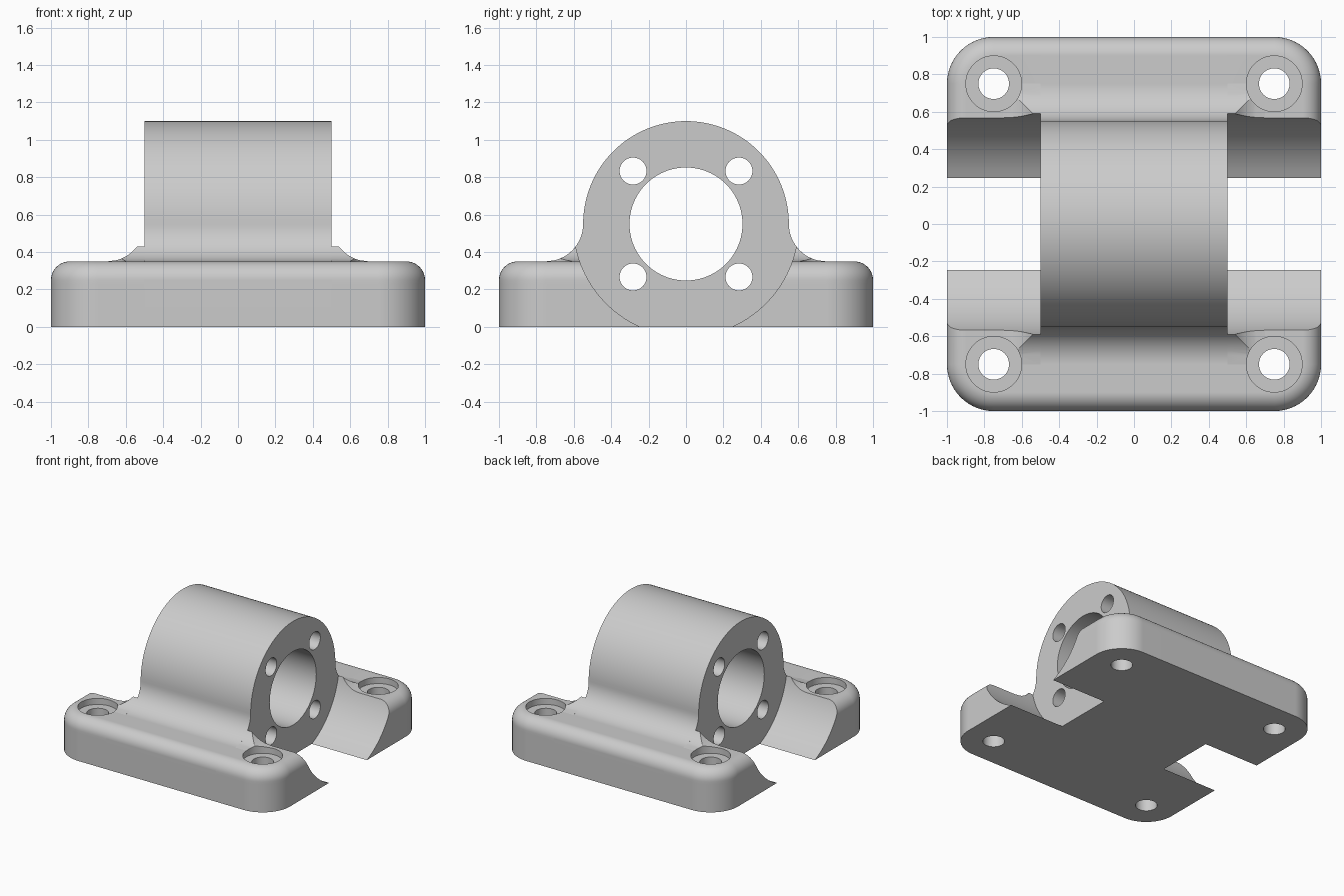
import bpy, bmesh
from math import sin, cos, sqrt, radians

cube = bpy.data.objects.get("Cube")
if cube:
    bpy.data.objects.remove(cube, do_unlink=True)

AXIS_Z = 0.55         # height of the bore axis
HOUSING_R = 0.55
CLEARANCE_R = 0.602   # round cut beyond each end of the housing
HALF_LENGTH = 0.5     # half the housing length
FILLET = 0.2
CORNER = 0.75         # centre of the plate corners and screw holes
REACH = HOUSING_R + FILLET

metal = bpy.data.materials.new("light grey metal")
metal.use_nodes = True
metal.diffuse_color = (0.6, 0.6, 0.6, 1)
metal.node_tree.nodes["Principled BSDF"].inputs["Base Color"].default_value = (0.6, 0.6, 0.6, 1)


def make_object(name, bm):
    bmesh.ops.recalc_face_normals(bm, faces=bm.faces)
    mesh = bpy.data.meshes.new(name)
    bm.to_mesh(mesh)
    bm.free()
    mesh.materials.append(metal)
    obj = bpy.data.objects.new(name, mesh)
    bpy.context.collection.objects.link(obj)
    return obj


def arc(u, v, radius, start, end, steps):
    angles = [radians(start + (end - start) * i / steps) for i in range(steps + 1)]
    return [(u + radius * cos(a), v + radius * sin(a)) for a in angles]


def loft(name, rings):
    """Closed solid through rings of equal point count."""
    bm = bmesh.new()
    loops = [[bm.verts.new(p) for p in ring] for ring in rings]
    bm.faces.new(loops[0])
    bm.faces.new(loops[-1])
    for low, high in zip(loops, loops[1:]):
        for i in range(len(low)):
            bm.faces.new((low[i - 1], low[i], high[i], high[i - 1]))
    return make_object(name, bm)


def drill(target, radius, bottom, top):
    """Cut a vertical round hole at the screw position."""
    circle = arc(CORNER, CORNER, radius, 0, 360, 48)[:-1]
    tool = loft("drill", [[(x, y, z) for x, y in circle] for z in (bottom, top)])
    mod = target.modifiers.new("hole", "BOOLEAN")
    mod.operation = "DIFFERENCE"
    mod.solver = "EXACT"
    mod.object = tool
    bpy.context.view_layer.objects.active = target
    bpy.ops.object.modifier_apply(modifier=mod.name)
    bpy.data.objects.remove(tool, do_unlink=True)


def clearance_y(z):
    return sqrt(CLEARANCE_R ** 2 - (z - AXIS_Z) ** 2)


# Middle: plate, long fillets and round housing as one profile with its holes
rim = arc(0.9, 0.25, 0.1, 0, 90, 10)
half = [(1, 0)] + rim + arc(REACH, AXIS_Z, FILLET, 270, 180, 16)
half += arc(0, AXIS_Z, HOUSING_R, 0, 90, 32)[1:]
outline = half + [(-u, z) for u, z in reversed(half[:-1])]
loops = [outline, arc(0, AXIS_Z, 0.302, 0, 360, 96)[:-1]]
for sy in (-1, 1):
    for sz in (-1, 1):
        loops.append(arc(sy * 0.283, AXIS_Z + sz * 0.283, 0.072, 0, 360, 40)[:-1])

bm = bmesh.new()
for loop in loops:
    verts = [bm.verts.new((-HALF_LENGTH, u, z)) for u, z in loop]
    for i in range(len(verts)):
        bm.edges.new((verts[i - 1], verts[i]))
bmesh.ops.triangle_fill(bm, use_beauty=True, edges=bm.edges[:], normal=(1, 0, 0))
far = bmesh.ops.extrude_face_region(bm, geom=bm.faces[:], use_keep_orig=True)["geom"]
bmesh.ops.translate(bm, vec=(2 * HALF_LENGTH, 0, 0),
                    verts=[g for g in far if isinstance(g, bmesh.types.BMVert)])
parts = [make_object("housing_body", bm)]

# Mounting foot: horizontal rings with a rounded corner and a hollowed inner side
levels = [(1, 0.25 * i / 12) for i in range(12)] + rim
rings = []
for u, z in levels:
    inner = clearance_y(z)
    plan = [(HALF_LENGTH, inner), (u, inner)]
    plan += arc(CORNER, CORNER, u - CORNER, 0, 90, 14) + [(HALF_LENGTH, u)]
    rings.append([(x, y, z) for x, y in plan])
foot = loft("mounting_feet", rings)
drill(foot, 0.082, -0.2, 0.6)
drill(foot, 0.149, 0.3, 0.6)

# Mitred end of the fillet, standing on the foot beside the housing
rings = []
for i in range(13):
    drop = FILLET + (0.1205 - FILLET) * i / 12
    z = AXIS_Z - drop
    run = sqrt(max(FILLET ** 2 - drop ** 2, 0))
    x, y, inner = HALF_LENGTH + FILLET - run, REACH - run, clearance_y(z)
    rings.append([(HALF_LENGTH, inner, z), (x, inner, z), (x, y, z), (HALF_LENGTH, y, z)])
wedge = loft("fillet_ends", rings)
drill(wedge, 0.149, 0.3, 0.6)

# Repeat the foot and fillet end at all four corners
for obj in (foot, wedge):
    mirror = obj.modifiers.new("four_corners", "MIRROR")
    mirror.use_axis = (True, True, False)
    mirror.use_mirror_merge = False
    parts.append(obj)

# Smooth curved surfaces, crisp machined edges
bpy.ops.object.select_all(action="DESELECT")
for obj in parts:
    obj.select_set(True)
bpy.context.view_layer.objects.active = parts[0]
bpy.ops.object.shade_smooth_by_angle(angle=radians(25))
for obj in parts:
    normals = obj.modifiers.new("clean_normals", "WEIGHTED_NORMAL")
    normals.keep_sharp = True
